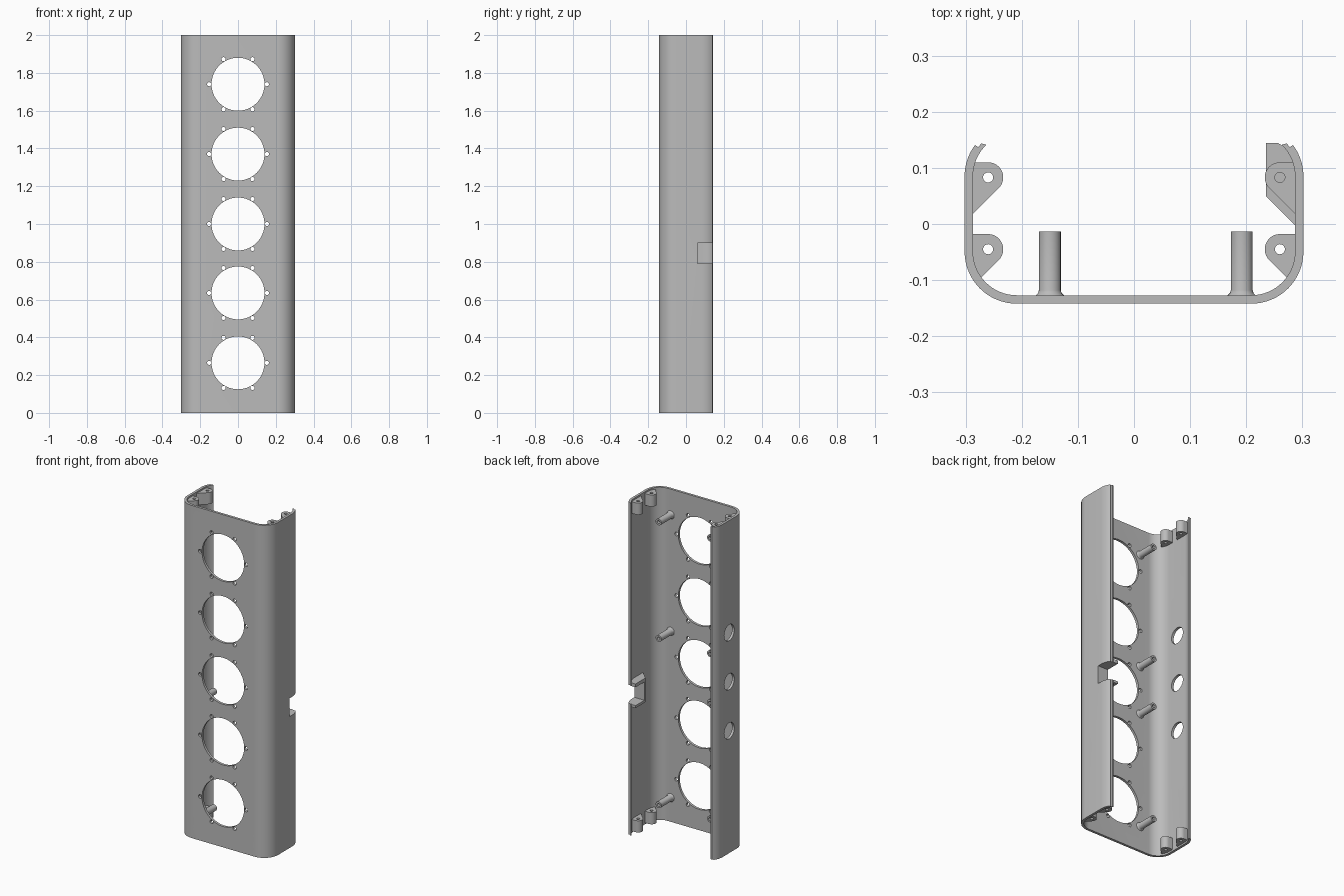
import bpy, bmesh, math
from mathutils import Matrix, Vector

if "Cube" in bpy.data.objects:
    bpy.data.objects.remove(bpy.data.objects["Cube"])

GREY = bpy.data.materials.new("grey plastic")
GREY.diffuse_color = (0.5, 0.5, 0.5, 1)
GREY.use_nodes = True
GREY.node_tree.nodes["Principled BSDF"].inputs["Base Color"].default_value = GREY.diffuse_color


def finish(name, bm):
    bmesh.ops.recalc_face_normals(bm, faces=bm.faces)
    me = bpy.data.meshes.new(name)
    bm.to_mesh(me)
    bm.free()
    ob = bpy.data.objects.new(name, me)
    bpy.context.collection.objects.link(ob)
    me.materials.append(GREY)
    return ob


def smooth(ob):
    bpy.ops.object.select_all(action='DESELECT')
    ob.select_set(True)
    bpy.context.view_layer.objects.active = ob
    bpy.ops.object.shade_smooth_by_angle(angle=math.radians(30))


def prism(bm, pts, z0, z1):
    f = bm.faces.new([bm.verts.new((x, y, z0)) for x, y in pts])
    top = bmesh.ops.extrude_face_region(bm, geom=[f])
    vs = [v for v in top['geom'] if isinstance(v, bmesh.types.BMVert)]
    bmesh.ops.translate(bm, verts=vs, vec=(0, 0, z1 - z0))


def drill(bm, centre, r, depth, axis, n=32):
    rot = Vector((0, 0, 1)).rotation_difference(Vector(axis)).to_matrix().to_4x4()
    bmesh.ops.create_cone(bm, cap_ends=True, segments=n, radius1=r, radius2=r,
                          depth=depth, matrix=Matrix.Translation(centre) @ rot)


def block(bm, lo, hi):
    prism(bm, [(lo[0], lo[1]), (hi[0], lo[1]), (hi[0], hi[1]), (lo[0], hi[1])], lo[2], hi[2])


def cut(ob, cutter_bm):
    cutter = finish("cutter", cutter_bm)
    cutter.hide_render = True
    mod = ob.modifiers.new("cut", 'BOOLEAN')
    mod.operation, mod.solver, mod.object = 'DIFFERENCE', 'EXACT', cutter
    bpy.context.view_layer.objects.active = ob
    bpy.ops.object.modifier_apply(modifier=mod.name)
    bpy.data.objects.remove(cutter)


def arc(cx, cy, r, a0, a1, n):
    return [(cx + r * math.cos(math.radians(a0 + (a1 - a0) * i / n)),
             cy + r * math.sin(math.radians(a0 + (a1 - a0) * i / n))) for i in range(n + 1)]


# Channel shell: rounded C profile with a stepped lap along both back edges
CX, FY, BY = 0.209, -0.049, 0.085
RO, RM, RI = 0.093, 0.086, 0.078
half = (arc(CX, FY, RO, -90, 0, 16) + arc(CX, BY, RO, 0, 37, 7)
        + arc(CX, BY, RM, 37, 43, 2) + arc(CX, BY, RI, 46, 0, 8)
        + arc(CX, FY, RI, 0, -90, 16))
k = 17 + 8 + 3          # the outer run ends where the inner run starts
outer, inner = half[:k], half[k:]
flip = lambda pts: [(-x, y) for x, y in reversed(pts)]
bm = bmesh.new()
prism(bm, outer + inner + flip(inner) + flip(outer), 0, 2)
shell = finish("shell", bm)

# Openings: five round front holes with screw holes, three side holes, one notch
bm = bmesh.new()
for z in (1.74, 1.37, 1.0, 0.635, 0.265):
    drill(bm, (0, -0.135, z), 0.14, 0.1, (0, 1, 0), 64)
    for i in range(6):
        a = math.radians(60 * i)
        drill(bm, (0.153 * math.cos(a), -0.135, z + 0.153 * math.sin(a)), 0.011, 0.1, (0, 1, 0), 16)
for z in (1.325, 1.03, 0.735):
    drill(bm, (-0.3, 0.02, z), 0.048, 0.1, (1, 0, 0))
block(bm, (0.2, 0.06, 0.79), (0.4, 0.2, 0.9))
cut(shell, bm)
smooth(shell)

# Pocket around the notch
bm = bmesh.new()
prism(bm, [(0.235, 0.144), (0.235, 0.05), (0.29, -0.005), (0.295, 0.085),
           (0.292, 0.1), (0.272, 0.135), (0.257, 0.144)], 0.775, 0.92)
pocket = finish("notch_pocket", bm)
bm = bmesh.new()
block(bm, (0.2, 0.06, 0.79), (0.4, 0.2, 0.9))
cut(pocket, bm)

# Screw bosses in the corners at both ends
BOSSES = {"back": (0.083, [(0.295, 0.01), (0.292, 0.11)]),
          "front": (-0.045, [(0.275, -0.098), (0.295, -0.06), (0.295, -0.018)])}
for place, (cy, wall) in BOSSES.items():
    for side, s in (("left", -1), ("right", 1)):
        for end, z0 in (("bottom", 0.01), ("top", 1.92)):
            bm = bmesh.new()
            pts = arc(0.26, cy, 0.027, 90, 225, 14) + wall
            prism(bm, [(s * x, y) for x, y in pts], z0, z0 + 0.07)
            boss = finish(f"{end}_{side}_{place}_boss", bm)
            bm = bmesh.new()
            drill(bm, (s * 0.26, cy, z0 + 0.035), 0.009, 0.2, (0, 0, 1), 20)
            cut(boss, bm)
            smooth(boss)

# Flared standoffs on the inside of the front wall, each with a blind screw hole
PROFILE = [(0, -0.06), (0.009, -0.06), (0.009, -0.013), (0.0195, -0.013), (0.0195, -0.118),
           (0.021, -0.123), (0.026, -0.128), (0, -0.128)]
for side, x, heights in (("left", -0.15, (0.15, 0.85, 1.145, 1.84)),
                         ("right", 0.192, (0.145, 1.145, 1.845))):
    for i, z in enumerate(heights):
        bm = bmesh.new()
        vs = [bm.verts.new((x + r, y, z)) for r, y in PROFILE]
        es = [bm.edges.new(p) for p in zip(vs, vs[1:])]
        bmesh.ops.spin(bm, geom=vs + es, cent=(x, 0, z), axis=(0, 1, 0),
                       angle=math.tau, steps=24)
        bmesh.ops.remove_doubles(bm, verts=bm.verts, dist=1e-5)
        smooth(finish(f"{side}_standoff_{i + 1}", bm))
